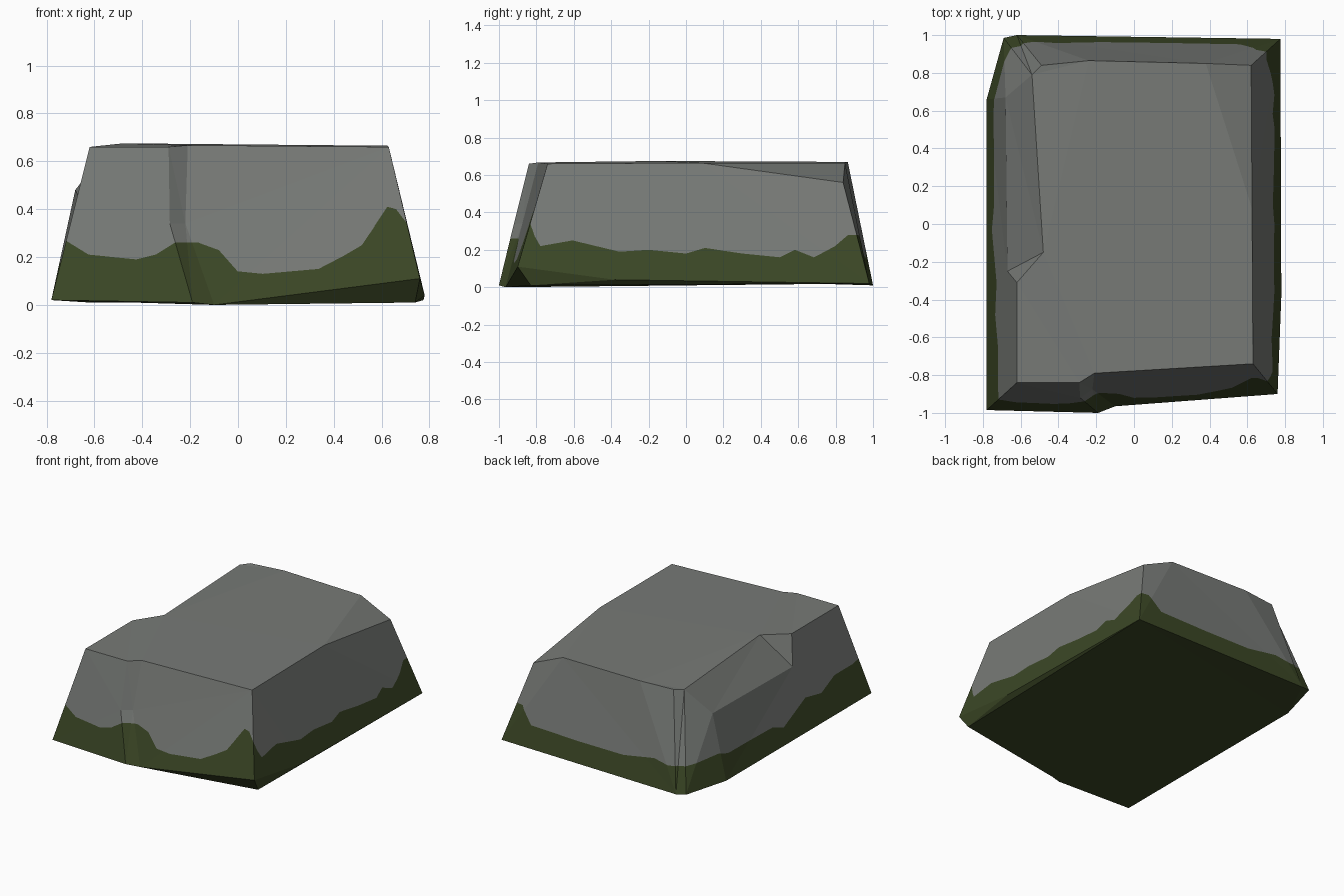
import bpy, bmesh, math
from mathutils import Vector

if "Cube" in bpy.data.objects:
    bpy.data.objects.remove(bpy.data.objects["Cube"])

def material(name, color):
    m = bpy.data.materials.new(name)
    m.diffuse_color = (*color, 1)
    m.use_nodes = True
    m.node_tree.nodes["Principled BSDF"].inputs["Base Color"].default_value = m.diffuse_color
    return m

stone = material("grey stone", (0.185, 0.195, 0.183))
moss = material("dark moss", (0.044, 0.063, 0.019))

# Corner points of the rock: foot ring (b), ledges (m), top ring (t)
rings = {
    "b": [(-.78, -.985, .02), (-.19, -1, .01), (-.10, -.965, 0), (.76, -.90, .11),
          (.775, .98, .02), (-.62, 1, .01), (-.69, .985, .02), (-.78, .66, .02),
          (.74, -.83, .01), (.78, -.38, .04)],
    "m": [(-.285, -.92, .34), (-.22, -.875, .34), (-.67, -.25, .46), (-.68, .67, .48)],
    "t": [(-.62, -.84, .66), (-.29, -.84, .66), (-.21, -.79, .667), (.63, -.74, .66),
          (.625, .08, .665), (.62, .84, .56), (.38, .85, .665), (-.24, .865, .67),
          (-.49, .84, .665), (-.54, .79, .66), (-.48, -.15, .675), (-.62, -.31, .66)],
}
faces = [
    "b0 b1 m0 t1 t0", "b1 b2 m1 m0", "m0 m1 t2 t1", "b2 b3 t3 t2 m1",  # front with step
    "b3 b9 b4 t5 t4 t3", "t4 t5 t6",                                   # right, chipped corner
    "b4 b5 t8 t7 t6 t5", "b5 b6 t9 t8", "b6 b7 m3 t9",                 # back
    "b7 b0 t0 t11 m2 m3", "m3 m2 t10 t9", "m2 t11 t10",                # left with chipped ledge
    "t0 t1 t2 t3 t4 t6 t7 t8 t9 t10 t11",                              # top
    "b0 b1 b2 b8 b4 b5 b6 b7", "b2 b3 b8", "b3 b9 b8", "b9 b4 b8",     # underside
]
bm = bmesh.new()
v = {f"{k}{i}": bm.verts.new(p) for k, ps in rings.items() for i, p in enumerate(ps)}
for f in faces:
    bm.faces.new([v[n] for n in f.split()])
bmesh.ops.recalc_face_normals(bm, faces=bm.faces[:])
bmesh.ops.triangulate(bm, faces=bm.faces[:])

# Moss line: (position along the side, height), counter-clockwise from front left
front = [(-.72, .27), (-.62, .21), (-.42, .19), (-.34, .21), (-.26, .26), (-.17, .26), (-.08, .23),
         (0, .14), (.1, .13), (.33, .15), (.43, .20), (.52, .25), (.58, .33), (.64, .41), (.68, .40)]
right = [(-.80, .27), (-.77, .22), (-.6, .25), (-.35, .19), (-.2, .2), (0, .18), (.1, .21),
         (.3, .18), (.5, .16), (.58, .20), (.68, .16), (.8, .22), (.88, .28)]
back = [(.66, .28), (.57, .17), (.18, .16), (-.18, .16), (-.42, .2), (-.53, .18), (-.64, .19)]
left = [(.67, .21), (.58, .18), (.08, .17), (-.03, .13), (-.31, .23), (-.48, .2), (-.65, .26), (-.85, .26)]
line = [Vector((x, -.98 + .2 * z + (.06 if x > -.15 else 0), z)) for x, z in front]
line += [Vector((.775 - .22 * z, y, z)) for y, z in right]
line += [Vector((x, 1 - .21 * z, z)) for x, z in back]
line += [Vector((-.78 + .24 * z, y, z)) for y, z in left]

def angle(p):
    return math.atan2(p.y, p.x)

def cut(geom_faces, co, no):
    geom = set(geom_faces)
    for f in geom_faces:
        geom.update(f.edges)
        geom.update(f.verts)
    bmesh.ops.bisect_plane(bm, geom=list(geom), dist=1e-5, plane_co=co, plane_no=no)

def sector(p, q):
    span = (angle(q) - angle(p)) % math.tau
    return [f for f in bm.faces
            if (angle(f.calc_center_median()) - angle(p)) % math.tau < span]

# Slice the rock into wedges, then cut each wedge along the moss line
for p in line:
    cut(bm.faces[:], (0, 0, 0), (-p.y, p.x, 0))
for p, q in zip(line, line[1:] + line[:1]):
    mid = (p + q) / 2
    no = Vector((mid.x, mid.y, 0)).cross(q - p).normalized()
    if no.z < 0:
        no.negate()
    cut(sector(p, q), mid, no)
    for f in sector(p, q):
        if (f.calc_center_median() - mid).dot(no) < 0:
            f.material_index = 1

# Merge the flat slices back together, keeping the moss border
bmesh.ops.dissolve_limit(bm, angle_limit=math.radians(.3), verts=bm.verts[:],
                         edges=bm.edges[:], delimit={'MATERIAL'})
mesh = bpy.data.meshes.new("mossy_rock")
bm.to_mesh(mesh)
bm.free()
mesh.materials.append(stone)
mesh.materials.append(moss)
bpy.context.collection.objects.link(bpy.data.objects.new("mossy_rock", mesh))
